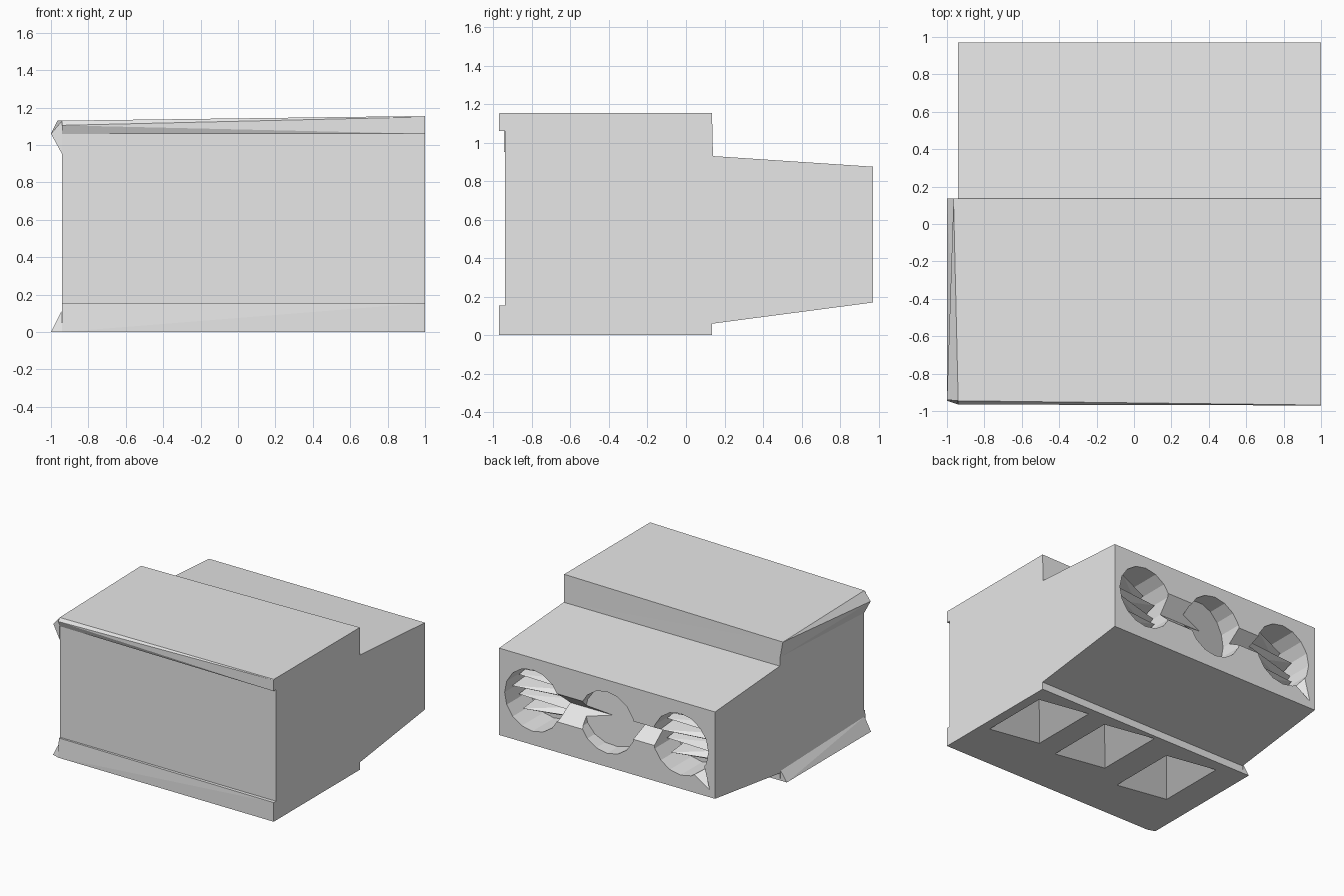
import bpy, bmesh, math
from mathutils import Vector

cube = bpy.data.objects.get("Cube")
if cube:
    bpy.data.objects.remove(cube, do_unlink=True)

grey = bpy.data.materials.new("plain grey")
grey.use_nodes = True
grey.diffuse_color = (0.8, 0.8, 0.8, 1)
grey.node_tree.nodes["Principled BSDF"].inputs["Base Color"].default_value = (0.8, 0.8, 0.8, 1)


def finish(name, bm):
    bmesh.ops.recalc_face_normals(bm, faces=bm.faces[:])
    mesh = bpy.data.meshes.new(name)
    bm.to_mesh(mesh)
    bm.free()
    mesh.materials.append(grey)
    obj = bpy.data.objects.new(name, mesh)
    bpy.context.collection.objects.link(obj)
    return obj


def hull(name, points):
    """Convex solid around a few points."""
    bm = bmesh.new()
    for p in points:
        bm.verts.new(p)
    out = bmesh.ops.convex_hull(bm, input=bm.verts[:])
    loose = {g for g in out["geom_interior"] + out["geom_unused"] if isinstance(g, bmesh.types.BMVert)}
    bmesh.ops.delete(bm, geom=list(loose), context="VERTS")
    return finish(name, bm)


def loft(name, first, second):
    """Solid between two matching outlines."""
    bm = bmesh.new()
    a = [bm.verts.new(p) for p in first]
    b = [bm.verts.new(p) for p in second]
    bm.faces.new(a)
    bm.faces.new(b[::-1])
    for i in range(len(a)):
        j = (i + 1) % len(a)
        bm.faces.new((a[j], a[i], b[i], b[j]))
    bmesh.ops.triangulate(bm, faces=[f for f in bm.faces if len(f.verts) == 4])
    return finish(name, bm)


# Body: stepped side profile, slightly drooping towards the right end
rear = [(0.135, 1.155), (0.14, 0.93), (0.97, 0.875), (0.97, 0.17), (0.135, 0.06), (0.135, 0)]
left = [(-0.97, 0), (-0.97, 0.155), (-0.94, 0.155), (-0.94, 1.06),
        (-0.97, 1.06), (-0.97, 1.15), (-0.968, 1.155)] + rear
right = [(-0.965, 0), (-0.955, 0.155), (-0.94, 0.155), (-0.94, 1.06),
         (-0.946, 1.06), (-0.965, 1.105), (-0.945, 1.13), (0.135, 1.13)] + rear[1:]
body = loft("body", [(1, y, z) for y, z in left], [(-0.94, y, z) for y, z in right])


def cut(tool):
    tool.hide_render = True
    mod = body.modifiers.new(tool.name, "BOOLEAN")
    mod.operation = "DIFFERENCE"
    mod.solver = "EXACT"
    mod.object = tool
    cutters.append(tool)


cutters = []

# Round sockets in the back, the middle one with a tilted floor
SIDES, RADIUS = 16, 0.25
for x, depth, tilt in ((0.7, 0.28, 0), (0.03, 0.14, 0.25), (-0.63, 0.28, 0)):
    ring = []
    for i in range(SIDES):
        t = math.tau * i / SIDES
        ring.append((x + RADIUS * math.cos(t), RADIUS * math.sin(t)))
    cut(hull("socket_cutter", [(px, 1.05, 0.53 + dz) for px, dz in ring]
             + [(px, 0.97 - depth + tilt * (px - x), 0.53 + dz) for px, dz in ring]))

# Wedge slots joining the sockets, and a sliver out to the lower corner
for x0, x1, h in ((0.03, 0.7, 0.14), (-0.63, 0.03, 0.09)):
    cut(hull("slot_cutter", [(x, y, 0.53 + s) for x in (x0, x1)
                             for y, s in ((1, h), (1, -h), (0.84, 0))]))
cut(hull("corner_cutter", [(-0.7, 1, 0.33), (-0.86, 1, 0.44), (-0.93, 1, 0.18), (-0.74, 0.85, 0.42)]))

# Pyramid pockets in the underside
for x, y in ((0.71, -0.25), (0.1, -0.22), (-0.55, -0.28)):
    rim = [(x + sx * 0.22, y + sy * 0.3 - sx * 0.04, -0.01) for sx in (-1, 1) for sy in (-1, 1)]
    cut(hull("pocket_cutter", rim + [(x, y, 0.2)]))

bpy.context.view_layer.update()
bpy.context.view_layer.objects.active = body
for mod in list(body.modifiers):
    bpy.ops.object.modifier_apply(modifier=mod.name)
for tool in cutters:
    bpy.data.objects.remove(tool, do_unlink=True)

# Irregular pleats inside the outer sockets
for side, x in (("left", 0.7), ("right", -0.63)):
    for i in range(5):
        z = 0.37 + i * 0.08
        half = math.sqrt(RADIUS ** 2 - (abs(z - 0.53) + 0.04) ** 2)
        lift = 0.05 * (i % 2)
        hull(f"{side}_socket_pleat_{i + 1}",
             [(x - half, 0.69, z - 0.04), (x - half, 0.69, z + 0.04),
              (x + half, 0.69, z - 0.04), (x + half, 0.69, z + 0.04),
              (x - half, 0.76 + lift, z), (x + half, 0.88 - lift, z + 0.02)])

# Flared lips along the right end
hull("top_flare", [(-0.94, -0.945, 1.13), (-1, -0.94, 1.06), (-0.965, 0.135, 1.13),
                   (-0.94, 0.135, 1.13), (-0.94, -0.945, 0.95), (-0.94, 0.135, 1.0)])
hull("bottom_flare", [(-1, -0.945, 0), (-1, 0.135, 0), (-0.94, -0.965, 0), (-0.94, 0.135, 0),
                      (-0.945, -0.94, 0.11), (-0.945, 0.135, 0.08)])
